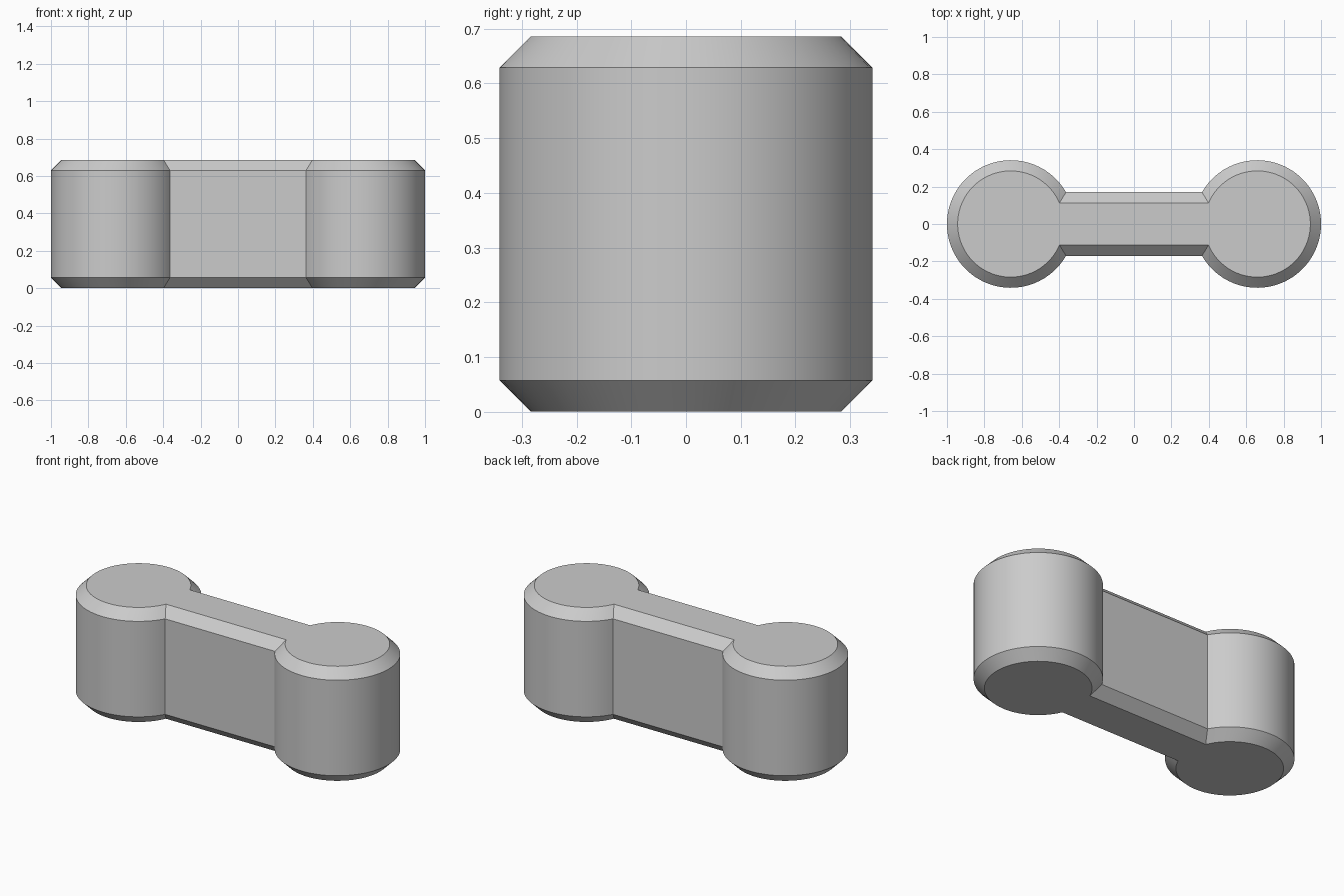
import bpy
import bmesh
from math import asin, cos, sin, pi, radians

cube = bpy.data.objects.get("Cube")
if cube:
    bpy.data.objects.remove(cube, do_unlink=True)

HEIGHT = 0.686
CHAMFER = 0.057
RADIUS = 0.341        # round ends
HALF_WEB = 0.17       # half thickness of the joining bar
CENTRE = 1 - RADIUS
STEPS = 64

grey = bpy.data.materials.new("plain grey")
grey.use_nodes = True
grey.diffuse_color = (0.6, 0.6, 0.6, 1)
grey.node_tree.nodes["Principled BSDF"].inputs["Base Color"].default_value = (0.6, 0.6, 0.6, 1)


def outline(inset):
    """Dumbbell outline, counter-clockwise: an arc at each end, joined by straight sides."""
    r = RADIUS - inset
    gap = asin((HALF_WEB - inset) / r)
    points = []
    for side in (1, -1):
        for i in range(STEPS + 1):
            a = -pi + gap + (2 * pi - 2 * gap) * i / STEPS
            points.append((side * (CENTRE + r * cos(a)), side * r * sin(a)))
    return points


# Stack of outlines: chamfered bottom, straight wall, chamfered top
bm = bmesh.new()
levels = [(0, CHAMFER), (CHAMFER, 0), (HEIGHT - CHAMFER, 0), (HEIGHT, CHAMFER)]
rings = [[bm.verts.new((x, y, z)) for x, y in outline(inset)] for z, inset in levels]
for low, high in zip(rings, rings[1:]):
    for i in range(len(low)):
        j = (i + 1) % len(low)
        bm.faces.new((low[i], low[j], high[j], high[i]))

# Flat caps
bm.faces.new(rings[0][::-1])
bm.faces.new(rings[-1])

mesh = bpy.data.meshes.new("connecting_link")
bm.to_mesh(mesh)
bm.free()
mesh.materials.append(grey)
link = bpy.data.objects.new("connecting_link", mesh)
bpy.context.collection.objects.link(link)

# Smooth round walls, crisp chamfer edges
bpy.ops.object.select_all(action="DESELECT")
link.select_set(True)
bpy.context.view_layer.objects.active = link
bpy.ops.object.shade_smooth_by_angle(angle=radians(30))
